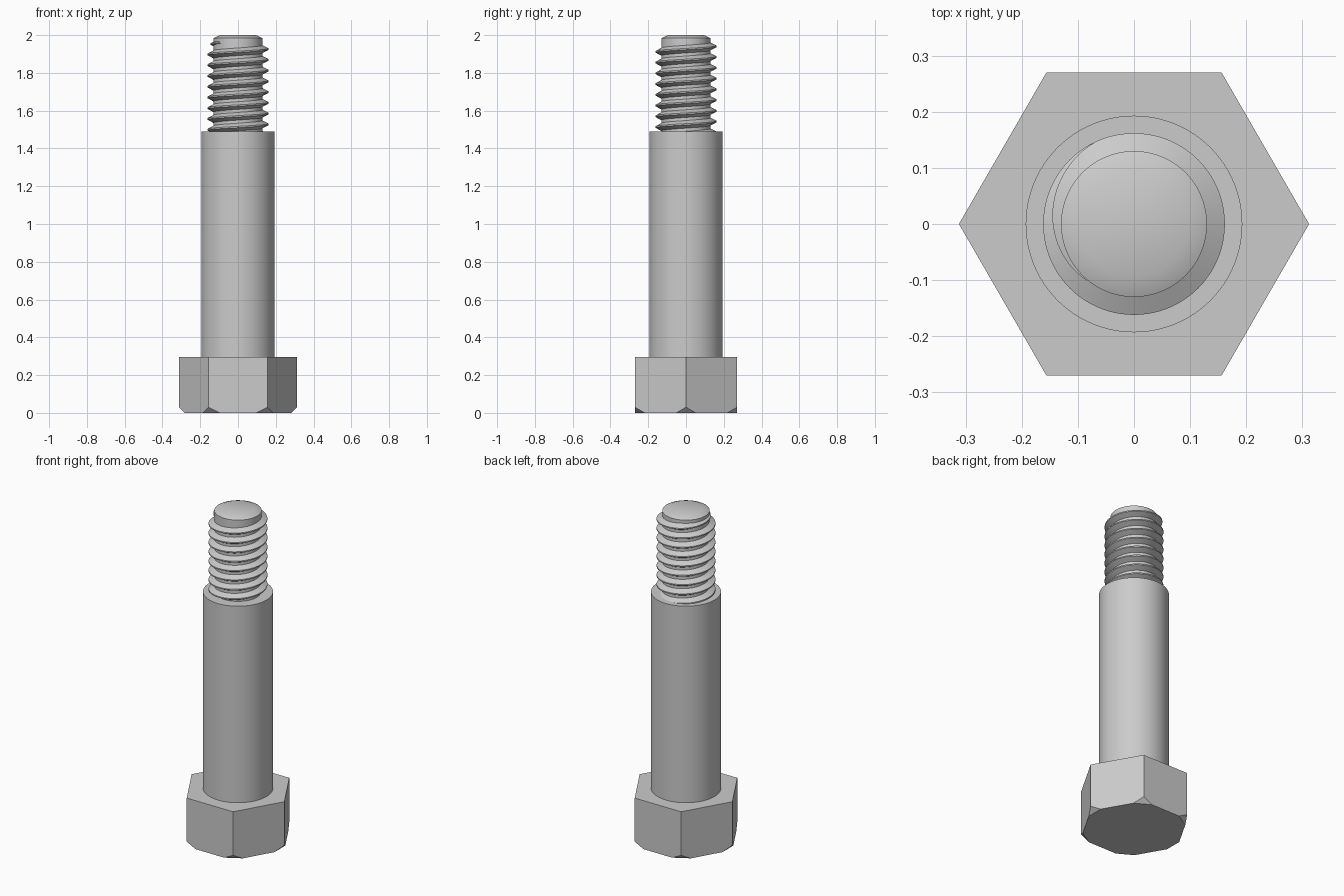
import bpy, bmesh, math
from mathutils import Vector

cube = bpy.data.objects.get("Cube")
if cube:
    bpy.data.objects.remove(cube, do_unlink=True)

# Single steel colour
steel = bpy.data.materials.new("steel_grey")
steel.use_nodes = True
GREY = (0.6, 0.6, 0.6, 1)
steel.diffuse_color = GREY
steel.node_tree.nodes["Principled BSDF"].inputs["Base Color"].default_value = GREY

HEAD_TOP, SHOULDER, TOP = 0.295, 1.49, 2.0
MINOR, MAJOR, PITCH = 0.13, 0.162, 0.0569


def finish(name, bm, smooth=True):
    bmesh.ops.recalc_face_normals(bm, faces=bm.faces)
    mesh = bpy.data.meshes.new(name)
    bm.to_mesh(mesh)
    bm.free()
    mesh.materials.append(steel)
    obj = bpy.data.objects.new(name, mesh)
    bpy.context.collection.objects.link(obj)
    if smooth:
        bpy.ops.object.select_all(action="DESELECT")
        obj.select_set(True)
        bpy.context.view_layer.objects.active = obj
        bpy.ops.object.shade_smooth_by_angle(angle=math.radians(25))
    return obj


def skin(bm, rings, closed):
    """Bridge successive rings of vertices with quads."""
    for a, b in zip(rings, rings[1:]):
        n = len(a)
        for i in range(n if closed else n - 1):
            j = (i + 1) % n
            bm.faces.new((a[i], a[j], b[j], b[i]))


def turned(profile, sides):
    """Solid of revolution from (radius, height) pairs, capped at both ends."""
    bm = bmesh.new()
    turns = [2 * math.pi * i / sides for i in range(sides)]
    rings = [[bm.verts.new((r * math.cos(a), r * math.sin(a), z)) for a in turns]
             for r, z in profile]
    skin(bm, rings, True)
    bm.faces.new(rings[0])
    bm.faces.new(rings[-1])
    return bm


# Hex head with its lower corners cut off
head = turned([(0.312, 0), (0.312, HEAD_TOP)], 6)
for k in range(6):
    a = k * math.pi / 3
    out = Vector((math.cos(a), math.sin(a), 0))
    cut = bmesh.ops.bisect_plane(
        head, geom=head.verts[:] + head.edges[:] + head.faces[:],
        plane_co=out * 0.282, plane_no=out - Vector((0, 0, 1)), clear_outer=True)
    rim = [e for e in cut["geom_cut"] if isinstance(e, bmesh.types.BMEdge)]
    bmesh.ops.holes_fill(head, edges=rim, sides=0)
finish("hex_head", head, smooth=False)

# Plain shoulder
finish("shoulder_shank", turned([(0.193, HEAD_TOP), (0.193, SHOULDER)], 96))

# Threaded core with a chamfered tip
finish("thread_core", turned([(MINOR, SHOULDER), (MINOR, TOP - 0.016), (0.095, TOP)], 96))

# Right-handed thread ridge, fading out on the last part turn
STEPS = 72
bm = bmesh.new()
rings = []
end = math.radians(235)
fade = math.radians(115)
for i in range(-8 * STEPS, int(STEPS * end / (2 * math.pi)) + 1):
    a = 2 * math.pi * i / STEPS
    z = 1.926 + PITCH * a / (2 * math.pi)
    t = min(1, max(0.02, (end - a) / (end - fade)))
    crest = MINOR + (MAJOR - MINOR) * t
    base = PITCH * (0.0625 + 0.3125 * t)
    tip = PITCH * 0.0625
    section = [(MINOR - 0.002, -base), (crest, -tip), (crest, tip), (MINOR - 0.002, base)]
    rings.append([bm.verts.new((r * math.cos(a), r * math.sin(a), z + dz))
                  for r, dz in section])
skin(bm, rings, True)
bm.faces.new(rings[0])
bm.faces.new(rings[-1])
finish("screw_thread", bm)
